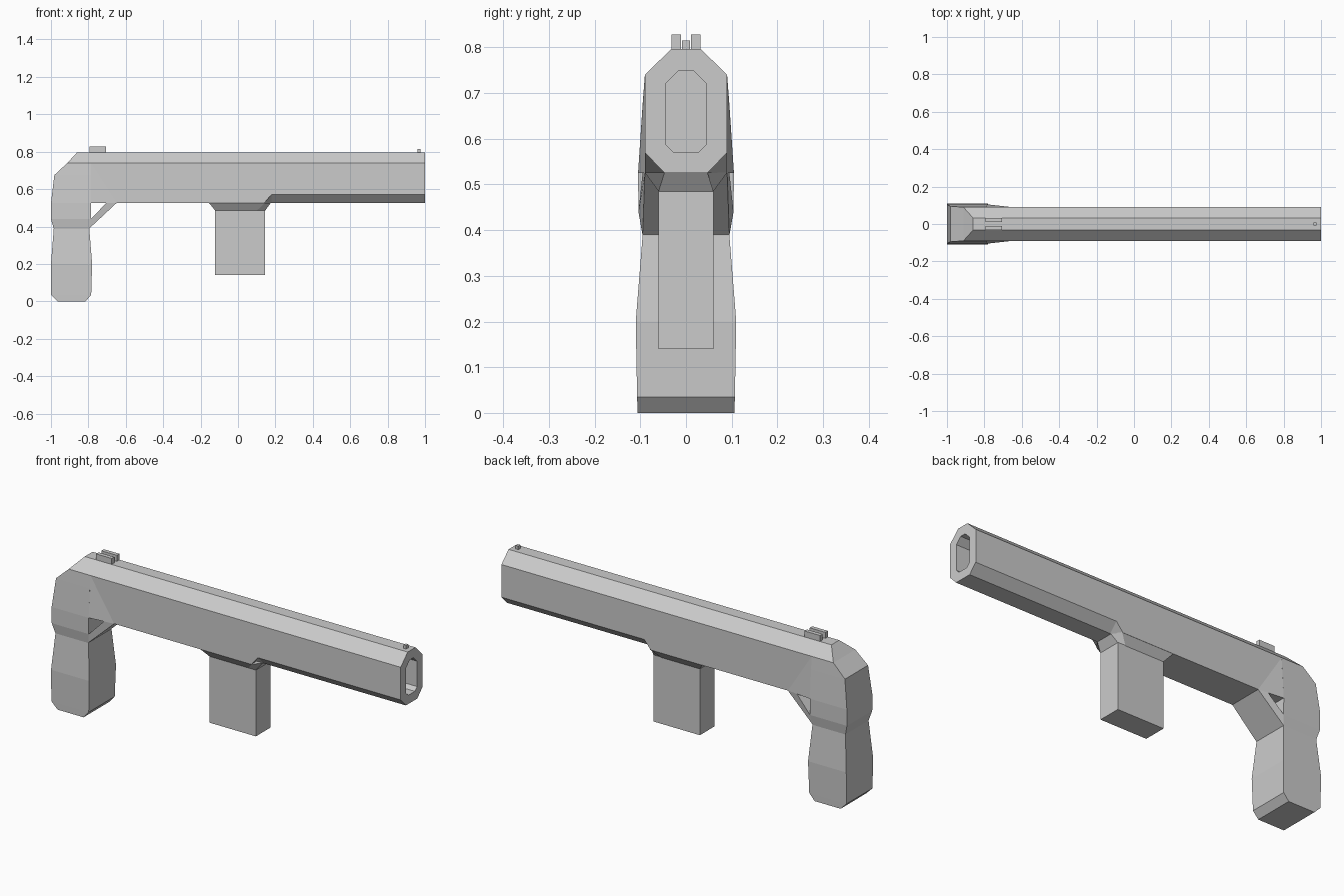
import bpy, bmesh

if "Cube" in bpy.data.objects:
    bpy.data.objects.remove(bpy.data.objects["Cube"])


def loft(name, rings, cap_start=True, cap_end=True):
    """Skin a list of rings that all have the same point count."""
    bm = bmesh.new()
    vs = [[bm.verts.new(p) for p in r] for r in rings]
    n = len(rings[0])
    for a, b in zip(vs, vs[1:]):
        for i in range(n):
            j = (i + 1) % n
            bm.faces.new((a[i], a[j], b[j], b[i]))
    if cap_start:
        bm.faces.new(vs[0][::-1])
    if cap_end:
        bm.faces.new(vs[-1])
    bmesh.ops.recalc_face_normals(bm, faces=bm.faces)
    return finish(name, bm)


def finish(name, bm):
    me = bpy.data.meshes.new(name)
    bm.to_mesh(me)
    bm.free()
    ob = bpy.data.objects.new(name, me)
    bpy.context.collection.objects.link(ob)
    return ob


def slab(z, x0, x1, w):
    return [(x0, -w, z), (x1, -w, z), (x1, w, z), (x0, w, z)]


def box(name, x0, x1, y0, y1, z0, z1):
    return loft(name, [[(x0, y0, z), (x1, y0, z), (x1, y1, z), (x0, y1, z)] for z in (z0, z1)])


def mirrored(x, half):
    """Cross-section ring at x from (y, z) points on one side, top to bottom."""
    return [(x, y, z) for y, z in half] + [(x, -y, z) for y, z in reversed(half)]


# Long tube: square underside at the back, octagonal at the front, recessed bore
square = [(.032, .797), (.09, .74), (.09, .525), (.047, .525)]
octagon = [(.032, .797), (.09, .74), (.09, .57), (.047, .525)]
bore = [(.015, .75), (.045, .72), (.045, .588), (.027, .57)]
loft("main_tube", [mirrored(-.79, square), mirrored(.14, square), mirrored(.178, octagon),
                   mirrored(1, octagon), mirrored(1, bore), mirrored(.7, bore)],
     cap_start=False)

# Rear handle, sloped at the top and waisted in the middle
loft("rear_handle", [slab(*r) for r in [
    (0, -.965, -.815, .106), (.035, -1, -.785, .107), (.2, -1, -.78, .11),
    (.388, -.985, -.795, .095), (.44, -1, -.787, .104), (.525, -1, -.787, .105),
    (.675, -.982, -.787, .095), (.74, -.912, -.787, .09), (.797, -.86, -.787, .032)]])

# Diagonal brace between handle and tube
loft("brace", [[(x, s * w, z) for x, z, w in row for s in (-1, 1)][:2] +
               [(x, s * w, z) for x, z, w in row[1:] for s in (1, -1)]
               for row in ([(-.797, .388, .095), (-.787, .44, .104)],
                           [(-.65, .525, .09), (-.705, .525, .095)])])

# Side flares blending the handle into the tube
bm = bmesh.new()
for s in (-1, 1):
    for p in [(-.787, .105, .525), (-.787, .09, .74), (-.65, .09, .525), (-.787, .08, .525)]:
        bm.verts.new((p[0], s * p[1], p[2]))
bmesh.ops.convex_hull(bm, input=bm.verts)
bmesh.ops.recalc_face_normals(bm, faces=bm.faces)
finish("side_flare", bm)

# Lower block and its tapered collar
box("lower_block", -.122, .145, -.06, .06, .14, .487)
collar = [[(-.122, .06), (.1, .06), (.145, .06)], [(-.155, .09), (.145, .09), (.175, .047)]]
loft("collar", [[(x, y, z) for x, y in half] + [(x, -y, z) for x, y in reversed(half)]
                for half, z in zip(collar, (.485, .526))])

# Small posts on top
for s in (-1, 1):
    y0, y1 = sorted((s * .011, s * .032))
    box("rear_post", -.795, -.705, y0, y1, .79, .828)
box("front_post", .96, .975, -.009, .009, .79, .815)
